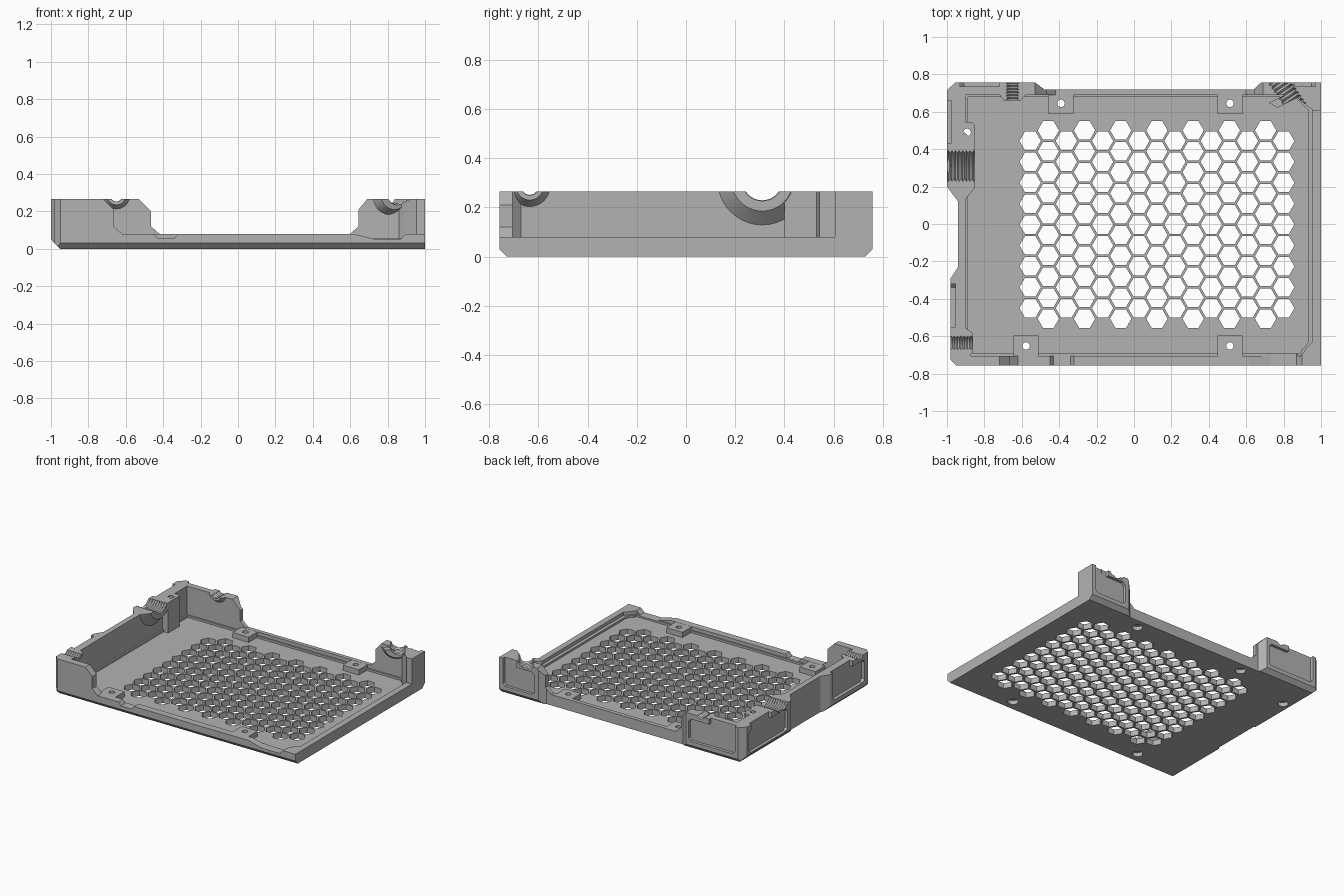
import bpy, bmesh, math
from mathutils import Vector

if "Cube" in bpy.data.objects:
    bpy.data.objects.remove(bpy.data.objects["Cube"])

grey = bpy.data.materials.new("grey plastic")
grey.diffuse_color = (0.45, 0.45, 0.45, 1)
grey.use_nodes = True
grey.node_tree.nodes["Principled BSDF"].inputs["Base Color"].default_value = grey.diffuse_color
TOP, RIM, FLOOR = 0.265, 0.08, 0.04


def finish(name, bm):
    bmesh.ops.recalc_face_normals(bm, faces=bm.faces)
    me = bpy.data.meshes.new(name)
    bm.to_mesh(me)
    bm.free()
    me.materials.append(grey)
    ob = bpy.data.objects.new(name, me)
    bpy.context.collection.objects.link(ob)
    return ob


def loft(bm, loops):
    """Closed solid through a list of equal-length vertex loops."""
    rings = [[bm.verts.new(p) for p in lp] for lp in loops]
    n = len(rings[0])
    for a, b in zip(rings, rings[1:]):
        for i in range(n):
            bm.faces.new((a[i], a[(i + 1) % n], b[(i + 1) % n], b[i]))
    bm.faces.new(rings[0])
    bm.faces.new(rings[-1])


def place(axis, u, v, t):
    return {"x": (t, u, v), "y": (u, t, v), "z": (u, v, t)}[axis]


def prism(name, pts, axis, a, b):
    bm = bmesh.new()
    loft(bm, [[place(axis, u, v, t) for u, v in pts] for t in (a, b)])
    return finish(name, bm)


def rect(u0, u1, v0, v1, c=0.0):
    """Rectangle with optional cut corners."""
    if not c:
        return [(u0, v0), (u1, v0), (u1, v1), (u0, v1)]
    return [(u0 + c, v0), (u1 - c, v0), (u1, v0 + c), (u1, v1 - c),
            (u1 - c, v1), (u0 + c, v1), (u0, v1 - c), (u0, v0 + c)]


def turned(name, start, end, profile, n=32):
    """Round solid along a line; profile holds (fraction, radius)."""
    s, e = Vector(start), Vector(end)
    q = (e - s).to_track_quat("Z", "Y")
    bm = bmesh.new()
    loft(bm, [[s.lerp(e, f) + q @ Vector((r * math.cos(k * math.tau / n),
                                         r * math.sin(k * math.tau / n), 0))
               for k in range(n)] for f, r in profile])
    return finish(name, bm)


def ridges(r, depth, count):
    return [(i / (2 * count), r - depth * (i % 2)) for i in range(2 * count + 1)]


def cut(ob, cutters):
    for c in cutters:
        m = ob.modifiers.new("cut", "BOOLEAN")
        m.operation, m.solver, m.object = "DIFFERENCE", "EXACT", c
    bpy.context.view_layer.update()
    me = bpy.data.meshes.new_from_object(
        ob.evaluated_get(bpy.context.evaluated_depsgraph_get()))
    ob.modifiers.clear()
    ob.data = me


helpers = []


def tool(ob):
    helpers.append(ob)
    return ob


# Tray body: outline raised to full wall height
outline = [(1, -.757), (-.95, -.757), (-.98, -.727), (-.98, -.29), (-.94, -.23),
           (-.94, .12), (-1, .2), (-1, .715), (-.955, .757), (-.53, .757),
           (-.48, .72), (.64, .72), (.68, .757), (1, .757)]
tray = prism("tray", outline, "z", 0, TOP)

# Pocket and its shallow inner step
pocket = []
for d, z in ((0, .055), (.012, FLOOR)):
    plan = [(-.9 + d, -.67 + d), (-.87 + d, -.705 + d), (.89, -.705 + d), (.91 - d, -.68 + d),
            (.925 - d, -.66), (.955 - d * 2, -.63), (.955 - d * 2, .61), (.89, .66 - d),
            (.86, .69 - d), (-.9 + d, .69 - d)]
    pocket.append(tool(prism("pocket_cutter", plan, "z", z, .5)))

# Openings that leave only the low rim
front_gap = [(1.1, RIM), (-.62, RIM), (-.665, .12), (-.665, .21), (-.72, TOP),
             (-.72, .4), (1.1, .4)]
back_gap = [(.6, RIM), (-.42, RIM), (-.465, .12), (-.465, .2), (-.53, TOP),
            (-.53, .4), (.69, .4), (.69, TOP), (.645, .21), (.645, .12)]
gaps = [prism("front_gap_cutter", front_gap, "y", -.9, -.6),
        prism("back_gap_cutter", back_gap, "y", .55, .9),
        prism("side_gap_cutter", rect(.85, 1.1, -.9, .605), "z", RIM, .45)]

# Shallow notches in the front rim
for x0, x1, x2, x3, z in ((-.45, -.43, -.34, -.32, .056), (.61, .73, .87, .9, .052)):
    gaps.append(prism("notch_cutter", [(x0, RIM + .001), (x1, z), (x2, z), (x3, RIM + .001)],
                      "y", -.9, -.69))

# Bottom edge chamfers
c = .03
gaps += [prism("chamfer_cutter", [(s * .757 - s * c, -.001), (s * .8, -.001), (s * .8, c),
                                  (s * .757, c)], "x", -1.2, 1.2) for s in (-1, 1)]
gaps.append(prism("chamfer_cutter", [(-.95, -.001), (-1.1, -.001), (-1.1, .05), (-1, .05)],
                  "y", -1, 1))

# Recessed outer panels, each with an opening through its upper lip
for axis, u0, u1, n0, n1, a, b in (("x", .24, .69, .43, .66, -1.1, -.978),
                                   ("x", -.69, -.32, -.55, -.32, -1.1, -.955),
                                   ("y", -.93, -.55, -.93, -.72, .735, .9),
                                   ("y", .71, .97, .86, .97, .735, .9)):
    gaps.append(prism("panel_cutter", rect(u0, u1, .06, .225, .02), axis, a, b))
    gaps.append(prism("lip_cutter", rect(n0, n1, .2, .4), axis, a, b))
for g in gaps:
    tool(g)

# Ridged cable channels across the walls
channels = [
    tool(turned("cable_cutter", (-1.05, .31, .31), (-.8, .31, .31), ridges(.095, .014, 13))),
    tool(turned("cable_cutter", (-1.05, -.635, .285), (-.8, -.635, .285), ridges(.042, .008, 14), 24)),
    tool(turned("cable_cutter", (-.65, .6, .285), (-.65, .82, .285), ridges(.04, .008, 13), 24)),
    tool(turned("cable_cutter", (.73, .83, .29), (.9, .58, .29), ridges(.06, .01, 13), 24))]

# Screw holes with wider bores underneath
screws = [(-.39, .645), (.513, .645), (-.577, -.652), (.513, -.652), (-.892, .49)]
drills = []
for x, y in screws:
    drills.append(tool(turned("screw_cutter", (x, y, -.1), (x, y, .5), [(0, .02), (1, .02)], 20)))
    drills.append(tool(turned("bore_cutter", (x, y, -.1), (x, y, .03), [(0, .036), (1, .036)], 20)))

# Hexagon vent grid, all cells in one cutter
bm = bmesh.new()
pitch = .1118
for i in range(15):
    x = -.555 + i * pitch * .866
    rows = 10 if i % 2 else 9
    for j in range(rows):
        y = -.003 + (j - (rows - 1) / 2) * pitch
        loft(bm, [[(x + .057 * math.cos(k * math.pi / 3), y + .057 * math.sin(k * math.pi / 3), z)
                   for k in range(6)] for z in (-.1, .06)])
vents = tool(finish("vent_cutter", bm))

cut(tray, pocket + gaps + channels + drills + [vents])

# Screw pads on the floor
for i, (x, y) in enumerate(screws[:4]):
    y0, y1 = (.588, .70) if y > 0 else (-.72, -.597)
    pad = prism(f"screw_pad_{i + 1}", rect(x - .066, x + .066, y0, y1), "z", .03, .079)
    cut(pad, drills)

# Corner screw post
post = prism("corner_post", [(-.92, .4), (-.852, .4), (-.852, .53), (-.867, .545), (-.92, .545)],
             "z", .03, TOP)
cut(post, drills + channels[:1])

# Cable cups: half cones on the inside of the walls
lid = tool(prism("lid_cutter", rect(-2, 2, -2, 2), "z", TOP, .8))
cups = (("left_cup", (-.905, .31, .31), (-.85, .31, .31), .187, .125),
        ("front_left_cup", (-.905, -.635, .285), (-.86, -.635, .285), .085, .055),
        ("back_left_cup", (-.65, .695, .285), (-.65, .66, .285), .075, .05),
        ("back_right_cup", (.815, .695, .29), (.835, .655, .29), .108, .08))
for (name, s, e, r0, r1), channel in zip(cups, channels):
    cup = turned(name, s, e, [(0, r0), (1, r1)], 40)
    cut(cup, [lid, channel])
    bpy.context.view_layer.objects.active = cup
    bpy.ops.object.select_all(action="DESELECT")
    cup.select_set(True)
    bpy.ops.object.shade_smooth_by_angle(angle=math.radians(25))

for h in helpers:
    bpy.data.objects.remove(h, do_unlink=True)
